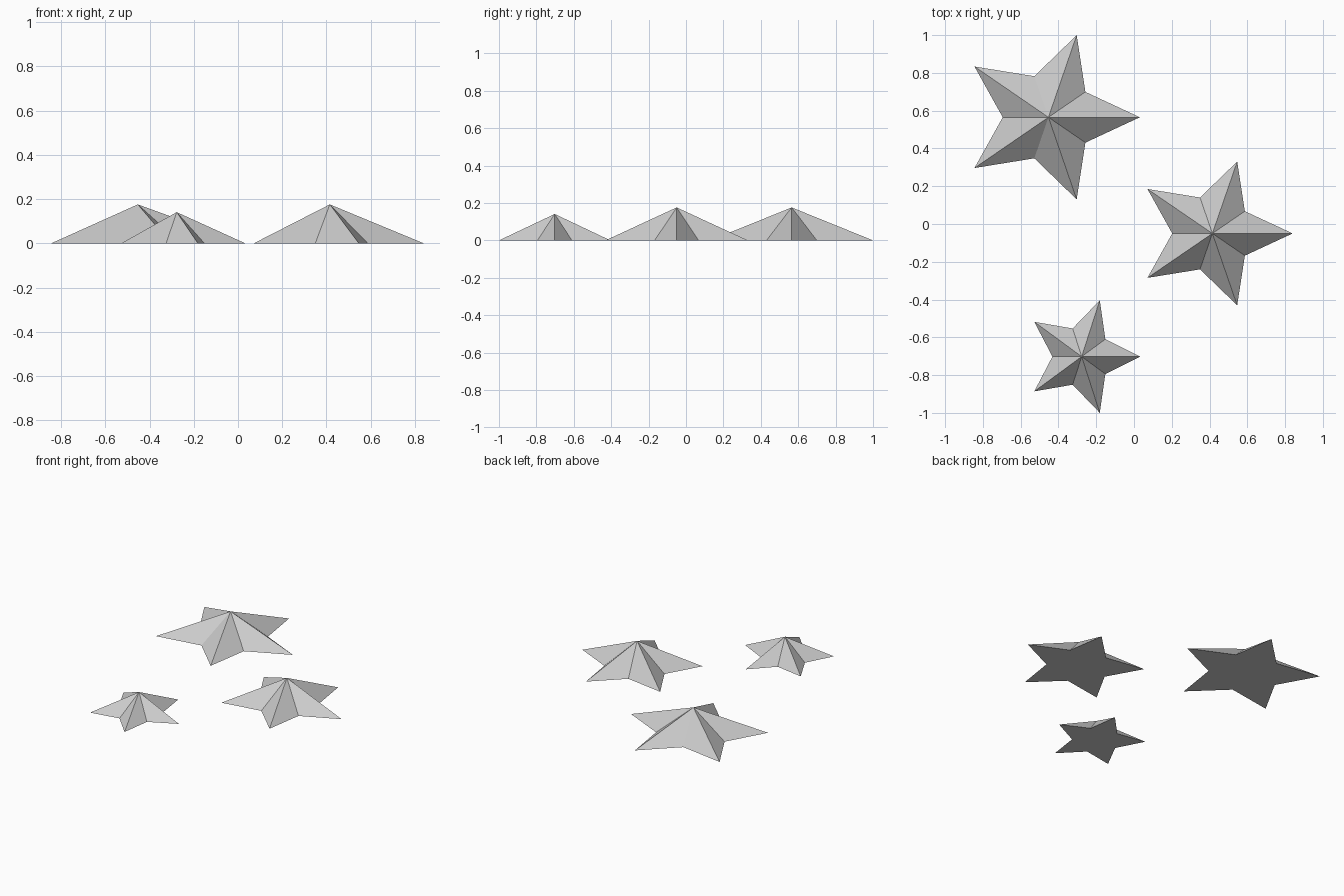
import bpy
import bmesh
from math import cos, sin, pi

cube = bpy.data.objects.get("Cube")
if cube:
    bpy.data.objects.remove(cube, do_unlink=True)

# One plain grey for every star
grey = bpy.data.materials.new("light_grey")
grey.use_nodes = True
colour = (0.6, 0.6, 0.6, 1.0)
grey.diffuse_color = colour
grey.node_tree.nodes["Principled BSDF"].inputs["Base Color"].default_value = colour


def add_star(name, centre, radius_x, radius_y, height, points=5):
    """Faceted star: flat outline on the ground rising to a central peak."""
    bm = bmesh.new()
    rim = []
    for i in range(points * 2):
        reach = 0.5 if i % 2 else 1.0
        angle = pi * i / points
        rim.append(bm.verts.new((radius_x * reach * cos(angle),
                                 radius_y * reach * sin(angle), 0)))
    peak = bm.verts.new((0, 0, height))
    for a, b in zip(rim, rim[1:] + rim[:1]):
        bm.faces.new((a, b, peak))
    bm.faces.new(rim[::-1])  # flat underside
    mesh = bpy.data.meshes.new(name)
    bm.to_mesh(mesh)
    bm.free()
    mesh.materials.append(grey)
    star = bpy.data.objects.new(name, mesh)
    star.location = (*centre, 0)
    bpy.context.collection.objects.link(star)


add_star("large_star", (-0.453, 0.565), 0.484, 0.457, 0.176)
add_star("medium_star", (0.415, -0.05), 0.425, 0.40, 0.176)
add_star("small_star", (-0.277, -0.702), 0.31, 0.313, 0.141)
